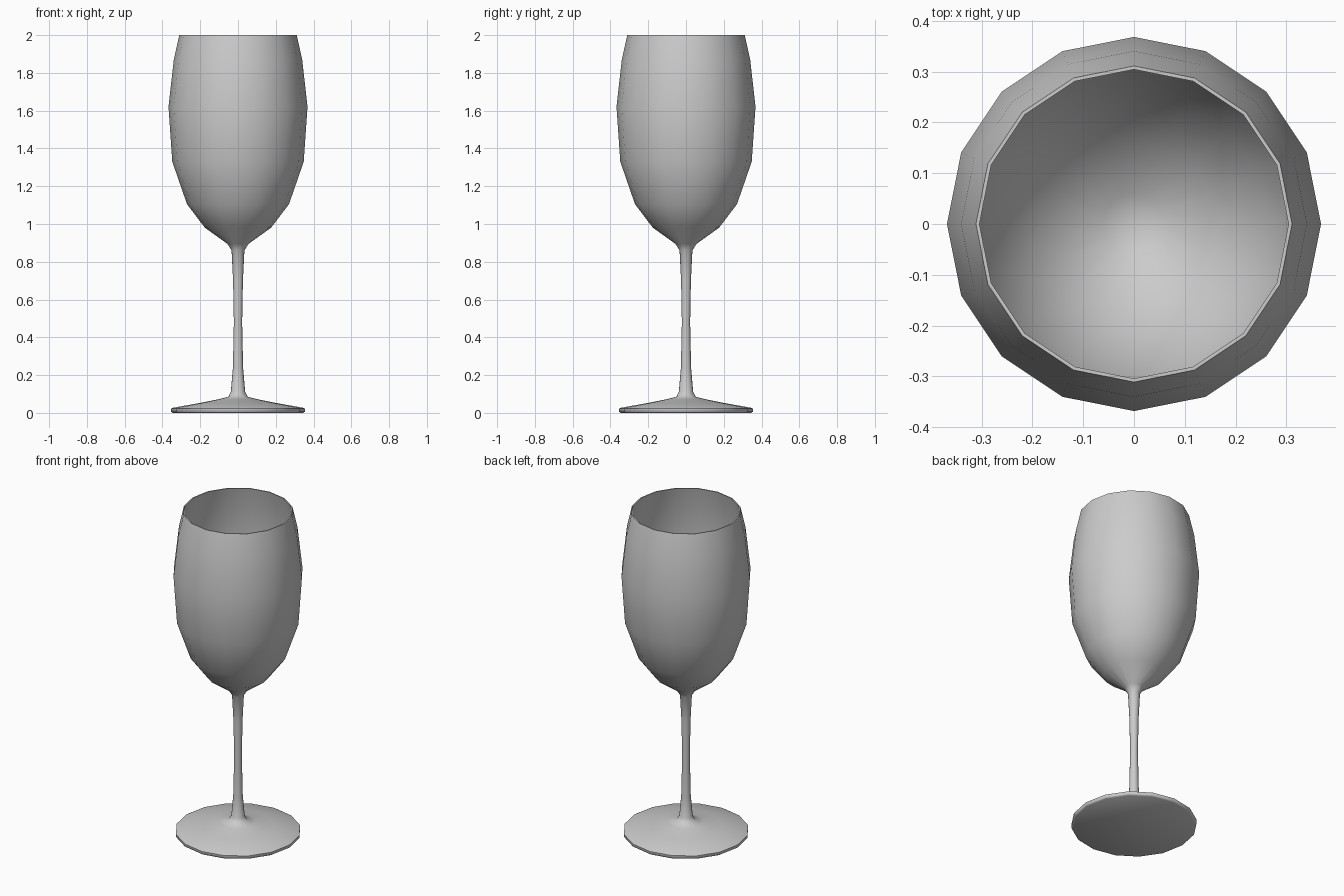
import bpy
import math

cube = bpy.data.objects.get("Cube")
if cube:
    bpy.data.objects.remove(cube, do_unlink=True)

SIDES = 16

glass = bpy.data.materials.new("grey_glass")
glass.use_nodes = True
GREY = (0.6, 0.6, 0.6, 1)
glass.diffuse_color = GREY
glass.node_tree.nodes["Principled BSDF"].inputs["Base Color"].default_value = GREY


def lathe(name, profile, angle):
    """Revolve (radius, height) points; radius 0 closes an end at a single point."""
    verts, faces, rings = [], [], []
    for r, z in profile:
        count = SIDES if r > 0 else 1
        first = len(verts)
        rings.append([first + i % count for i in range(SIDES)])
        for i in range(count):
            a = math.tau * i / SIDES
            verts.append((r * math.cos(a), r * math.sin(a), z))
    for low, high in zip(rings, rings[1:]):
        for i in range(SIDES):
            j = (i + 1) % SIDES
            quad = (low[i], low[j], high[j], high[i])
            faces.append(tuple(dict.fromkeys(quad)))
    mesh = bpy.data.meshes.new(name)
    mesh.from_pydata(verts, [], faces)
    mesh.materials.append(glass)
    obj = bpy.data.objects.new(name, mesh)
    bpy.context.collection.objects.link(obj)
    bpy.ops.object.select_all(action="DESELECT")
    obj.select_set(True)
    bpy.context.view_layer.objects.active = obj
    bpy.ops.object.shade_smooth_by_angle(angle=math.radians(angle))
    return obj


# Foot, stem and bowl form one continuous surface, ending in the inside of the bowl
foot = [(0, 0), (0.345, 0), (0.354, 0.006), (0.354, 0.022), (0.345, 0.027),
        (0.2, 0.053), (0.1, 0.073), (0.052, 0.085), (0.038, 0.11)]
stem = [(0.027, 0.24), (0.022, 0.48), (0.026, 0.7), (0.034, 0.86), (0.056, 0.895)]
bowl_outside = [(0.175, 0.98), (0.27, 1.105), (0.348, 1.33),
                (0.368, 1.62), (0.34, 1.87), (0.311, 2.0)]
bowl_inside = [(r - 0.007, z + 0.004) for r, z in reversed(bowl_outside[:-1])]
bowl_inside = [(0.304, 2.0)] + bowl_inside + [(0.06, 0.915), (0, 0.9)]

lathe("wine_glass", foot + stem + bowl_outside + bowl_inside, 60)
